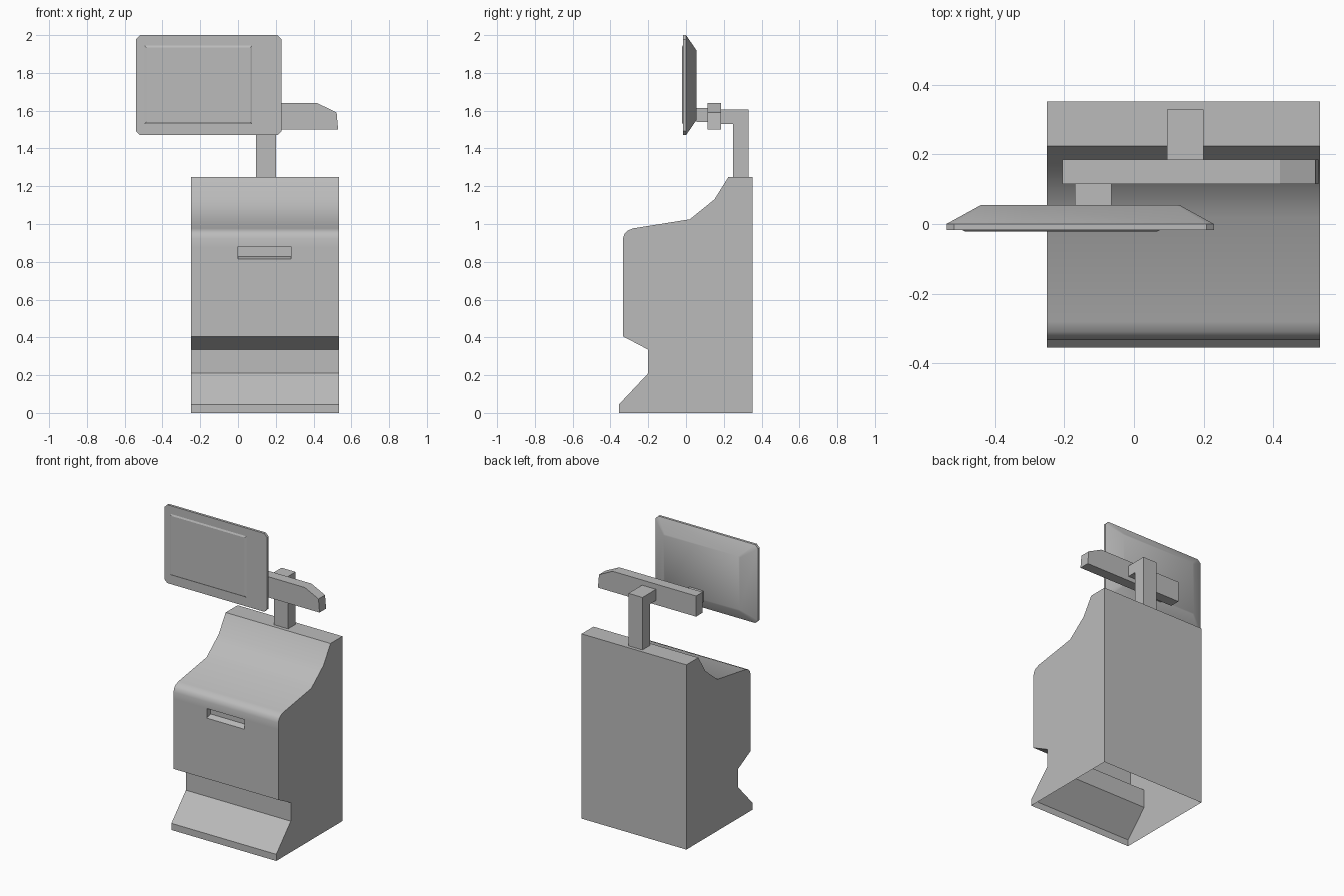
import bpy, bmesh, math

cube = bpy.data.objects.get("Cube")
if cube:
    bpy.data.objects.remove(cube, do_unlink=True)

grey = bpy.data.materials.new("plain_grey")
grey.use_nodes = True
colour = (0.5, 0.5, 0.5, 1)
grey.diffuse_color = colour
grey.node_tree.nodes["Principled BSDF"].inputs["Base Color"].default_value = colour


def finish(name, bm, smooth=None, recalc=True):
    """Turn a bmesh into a grey object, smooth where the angle is shallow."""
    if recalc:
        bmesh.ops.recalc_face_normals(bm, faces=bm.faces)
    mesh = bpy.data.meshes.new(name)
    bm.to_mesh(mesh)
    bm.free()
    mesh.materials.append(grey)
    ob = bpy.data.objects.new(name, mesh)
    bpy.context.collection.objects.link(ob)
    if smooth:
        bpy.ops.object.select_all(action='DESELECT')
        ob.select_set(True)
        bpy.context.view_layer.objects.active = ob
        bpy.ops.object.shade_smooth_by_angle(angle=math.radians(smooth))
    return ob


def prism(name, points, axis, lo, hi):
    """Extrude a 2D outline along x (points are y,z) or y (points are x,z)."""
    bm = bmesh.new()
    place = (lambda p, t: (t, *p)) if axis == 'x' else (lambda p, t: (p[0], t, p[1]))
    face = bm.faces.new([bm.verts.new(place(p, lo)) for p in points])
    new = bmesh.ops.extrude_face_region(bm, geom=[face])["geom"]
    shift = (hi - lo, 0, 0) if axis == 'x' else (0, hi - lo, 0)
    bmesh.ops.translate(bm, vec=shift, verts=[v for v in new if isinstance(v, bmesh.types.BMVert)])
    return finish(name, bm)


def rect(x0, x1, z0, z1, c=0.0):
    """Rectangle outline with optional clipped corners."""
    if not c:
        return [(x0, z0), (x1, z0), (x1, z1), (x0, z1)]
    return [(x0 + c, z0), (x1 - c, z0), (x1, z0 + c), (x1, z1 - c),
            (x1 - c, z1), (x0 + c, z1), (x0, z1 - c), (x0, z0 + c)]


def loft(name, rings, smooth=None):
    """Skin matching outlines, each given as (y, points), and cap both ends."""
    bm = bmesh.new()
    loops = [[bm.verts.new((x, y, z)) for x, z in pts] for y, pts in rings]
    for a, b in zip(loops, loops[1:]):
        for i in range(len(a)):
            j = (i + 1) % len(a)
            bm.faces.new((a[i], a[j], b[j], b[i]))
    bm.faces.new(loops[0])
    bm.faces.new(loops[-1])
    return finish(name, bm, smooth)


# Cabinet: side profile swept across x, open underneath, with a slot pocket
SLOT_LOW, SLOT_HIGH, SLOT_DEPTH = 0.815, 0.88, 0.04
profile = [(-.355, 0), (-.355, .045), (-.2, .21), (-.2, .335), (-.333, .405),
           (-.333, SLOT_LOW), (-.333, SLOT_HIGH), (-.333, .925), (-.325, .95),
           (-.31, .965), (-.28, .977), (.02, 1.025), (.15, 1.13), (.225, 1.25),
           (.353, 1.25), (.353, 0)]
bm = bmesh.new()
rows = [[bm.verts.new((x, y, z)) for y, z in profile] for x in (-.25, 0, .28, .535)]
for k in range(3):
    for i in range(len(profile) - 1):
        if k == 1 and profile[i][1] == SLOT_LOW:
            a, b = rows[k], rows[k + 1]
            rim = [a[i], b[i], b[i + 1], a[i + 1]]
            continue
        bm.faces.new((rows[k][i], rows[k + 1][i], rows[k + 1][i + 1], rows[k][i + 1]))
inner = [bm.verts.new((v.co.x, v.co.y + SLOT_DEPTH, max(v.co.z, SLOT_LOW + .013))) for v in rim]
for i in range(4):
    j = (i + 1) % 4
    bm.faces.new((rim[i], rim[j], inner[j], inner[i]))
bm.faces.new(inner)
bm.faces.new(rows[0])
bm.faces.new(rows[-1][::-1])
finish("cabinet", bm, 40)

# Bent post and cross bar
prism("post", [(.25, 1.25), (.33, 1.25), (.33, 1.605), (.185, 1.605), (.185, 1.53), (.25, 1.53)],
      'x', .095, .2)
prism("cross_bar", [(-.205, 1.5), (.53, 1.5), (.522, 1.59), (.42, 1.64), (-.205, 1.64)],
      'y', .115, .185)
prism("monitor_bracket", rect(-.17, -.065, 1.54, 1.615), 'y', .055, .115)

# Monitor with tapered back, and a thin raised screen plate
loft("monitor", [(-.017, rect(-.54, .23, 1.47, 2.0, .022)),
                 (0, rect(-.54, .23, 1.47, 2.0, .022)),
                 (.055, rect(-.44, .13, 1.55, 1.92, .01))], 40)
loft("screen", [(-.022, rect(-.485, .065, 1.54, 1.935)),
                (-.017, rect(-.495, .075, 1.53, 1.945))])
